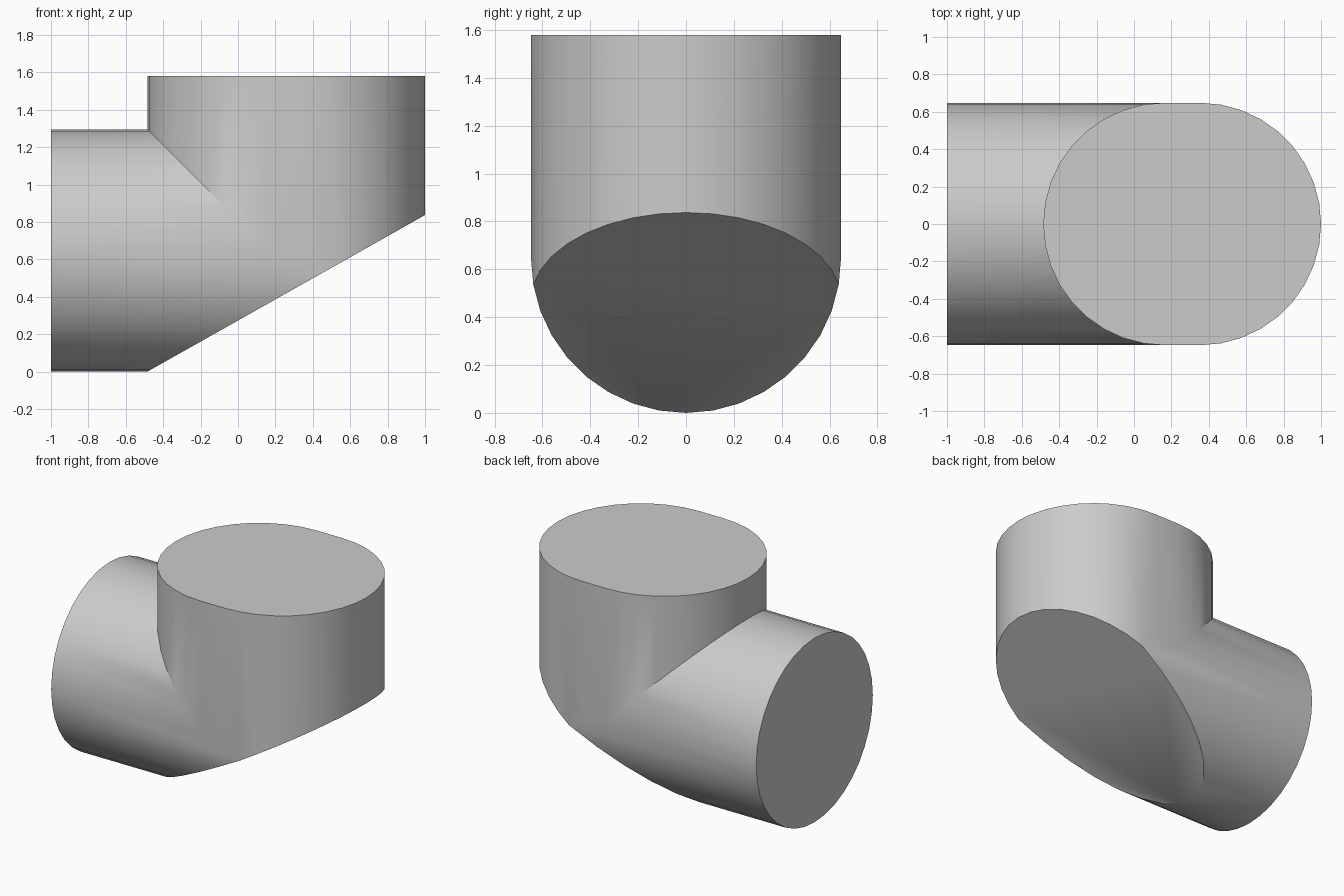
import bpy, bmesh
from math import sin, cos, pi, radians

if "Cube" in bpy.data.objects:
    bpy.data.objects.remove(bpy.data.objects["Cube"])

R = 0.648                 # pipe radius, also the height of the arm axis
CL, CR = 0.163, 0.352     # centres of the riser's two rounded ends
TOP = 1.58
N = 18                    # segments per half circle
LEFT = CL - R             # where the sloped cut starts at z = 0
S = R * sin(pi / N)
K = (R - S) / (CR + S - LEFT)   # slope of the cut

bm = bmesh.new()
half = [(R * cos(pi * i / N), R * sin(pi * i / N)) for i in range(N + 1)]


def face(*pts):
    bm.faces.new([bm.verts.new(p) for p in pts])


# End curves shared by the parts
mitre = [(CL - s, y, R + s) for y, s in half]
arm_cut = [(LEFT + (R - s) / K, y, R - s) for y, s in half]
riser_cut = [(CR + s, y, K * (CR + s - LEFT)) for y, s in half]
for i in (0, N):
    y = half[i][0]
    arm_cut[i] = riser_cut[i] = (CR, y, R)

# Horizontal arm (upper and lower halves) and vertical riser (both ends)
for i in range(N):
    a, b = mitre[i], mitre[i + 1]
    face((-1, *a[1:]), a, b, (-1, *b[1:]))
    face(a, b, (b[0], b[1], TOP), (a[0], a[1], TOP))
    a, b = arm_cut[i], arm_cut[i + 1]
    pts = [(-1, *a[1:]), a, b, (-1, *b[1:])]
    if i == 0:
        pts.insert(1, mitre[0])
    if i == N - 1:
        pts.insert(3, mitre[N])
    face(*pts)
    a, b = riser_cut[i], riser_cut[i + 1]
    face(a, b, (b[0], b[1], TOP), (a[0], a[1], TOP))

# Flat riser sides
for y in (-R, R):
    face((CL, y, R), (CR, y, R), (CR, y, TOP), (CL, y, TOP))

# Arm end cap, riser top and sloped cut
face(*[(-1, p[1], p[2]) for p in mitre + arm_cut[-2:0:-1]])
face(*[(p[0], p[1], TOP) for p in mitre + riser_cut[::-1]])
face(*(arm_cut[1:N] + riser_cut[N - 2:1:-1]))

bmesh.ops.remove_doubles(bm, verts=bm.verts[:], dist=1e-4)
bmesh.ops.recalc_face_normals(bm, faces=bm.faces[:])
mesh = bpy.data.meshes.new("pipe_elbow")
bm.to_mesh(mesh)
bm.free()
obj = bpy.data.objects.new("pipe_elbow", mesh)
bpy.context.collection.objects.link(obj)
bpy.context.view_layer.objects.active = obj
obj.select_set(True)
bpy.ops.object.shade_smooth_by_angle(angle=radians(30))
